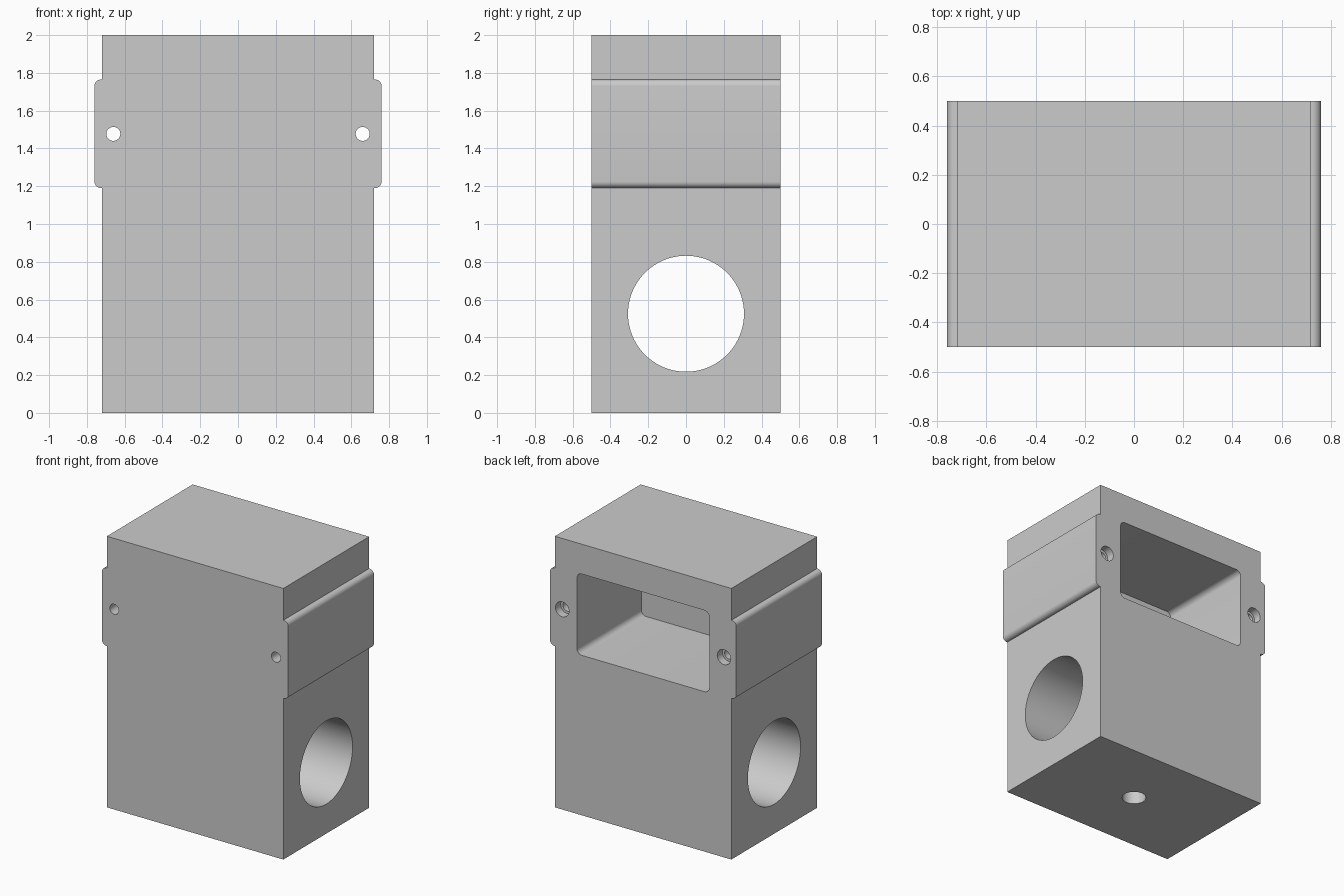
import bpy
import bmesh
from math import sin, cos, pi
from mathutils import Vector

if "Cube" in bpy.data.objects:
    bpy.data.objects.remove(bpy.data.objects["Cube"], do_unlink=True)

grey = bpy.data.materials.new("plain grey")
grey.use_nodes = True
grey.diffuse_color = (0.6, 0.6, 0.6, 1)
grey.node_tree.nodes["Principled BSDF"].inputs["Base Color"].default_value = (0.6, 0.6, 0.6, 1)

PLACE = {
    "X": lambda a, b, t: Vector((t, a, b)),
    "Y": lambda a, b, t: Vector((a, t, b)),
    "Z": lambda a, b, t: Vector((a, b, t)),
}


def arc(cx, cz, r, start, sweep, steps):
    return [(cx + r * cos(start + sweep * i / steps), cz + r * sin(start + sweep * i / steps))
            for i in range(steps + 1)]


def circle(cx, cz, r, steps):
    return arc(cx, cz, r, 0, 2 * pi, steps)[:-1]


def rounded_rect(w, z0, z1, r):
    corners = [(w - r, z1 - r), (r - w, z1 - r), (r - w, z0 + r), (w - r, z0 + r)]
    return [p for i, (x, z) in enumerate(corners) for p in arc(x, z, r, i * pi / 2, pi / 2, 8)]


def prism(name, outline, axis, lo, hi):
    """Closed outline extruded along one axis."""
    bm = bmesh.new()
    ends = [[bm.verts.new(PLACE[axis](a, b, t)) for a, b in outline] for t in (lo, hi)]
    for end in ends:
        bm.faces.new(end)
    n = len(outline)
    for i in range(n):
        j = (i + 1) % n
        bm.faces.new((ends[0][i], ends[0][j], ends[1][j], ends[1][i]))
    bmesh.ops.recalc_face_normals(bm, faces=bm.faces)
    mesh = bpy.data.meshes.new(name)
    bm.to_mesh(mesh)
    bm.free()
    mesh.materials.append(grey)
    obj = bpy.data.objects.new(name, mesh)
    bpy.context.collection.objects.link(obj)
    return obj


def cut(target, cutter):
    cutter.hide_render = True
    mod = target.modifiers.new("cut", "BOOLEAN")
    mod.operation = "DIFFERENCE"
    mod.solver = "EXACT"
    mod.object = cutter
    bpy.context.view_layer.objects.active = target
    bpy.ops.object.modifier_apply(modifier=mod.name)
    bpy.data.objects.remove(cutter, do_unlink=True)


# Block with a rounded rail along each side
W, RAIL, R = 0.72, 0.76, 0.035
LOW, HIGH = 1.19, 1.765
side = [(W, 0), (W, LOW)]
side += arc(RAIL - R, LOW + R, R, -pi / 2, pi / 2, 8)
side += arc(RAIL - R, HIGH - R, R, 0, pi / 2, 8)
side += [(W, HIGH), (W, 2)]
body = prism("housing", side + [(-x, z) for x, z in reversed(side)], "Y", -0.5, 0.5)

# Rear pocket, cross bore and bottom hole
cut(body, prism("pocket_cutter", rounded_rect(0.54, 1.18, 1.78, 0.04), "Y", -0.25, 0.6))
cut(body, prism("bore_cutter", circle(0, 0.525, 0.307, 80), "X", -1, 1))
cut(body, prism("drain_cutter", circle(0, 0, 0.082, 40), "Z", -0.1, 0.4))

# Screw holes, counterbored at the back
for s in (-1, 1):
    cut(body, prism("screw_cutter", circle(s * 0.66, 1.477, 0.037, 32), "Y", -0.6, 0.6))
    cut(body, prism("counterbore_cutter", circle(s * 0.66, 1.477, 0.055, 32), "Y", 0.44, 0.6))

bpy.ops.object.select_all(action="DESELECT")
body.select_set(True)
bpy.context.view_layer.objects.active = body
bpy.ops.object.shade_smooth_by_angle(angle=pi / 7)
